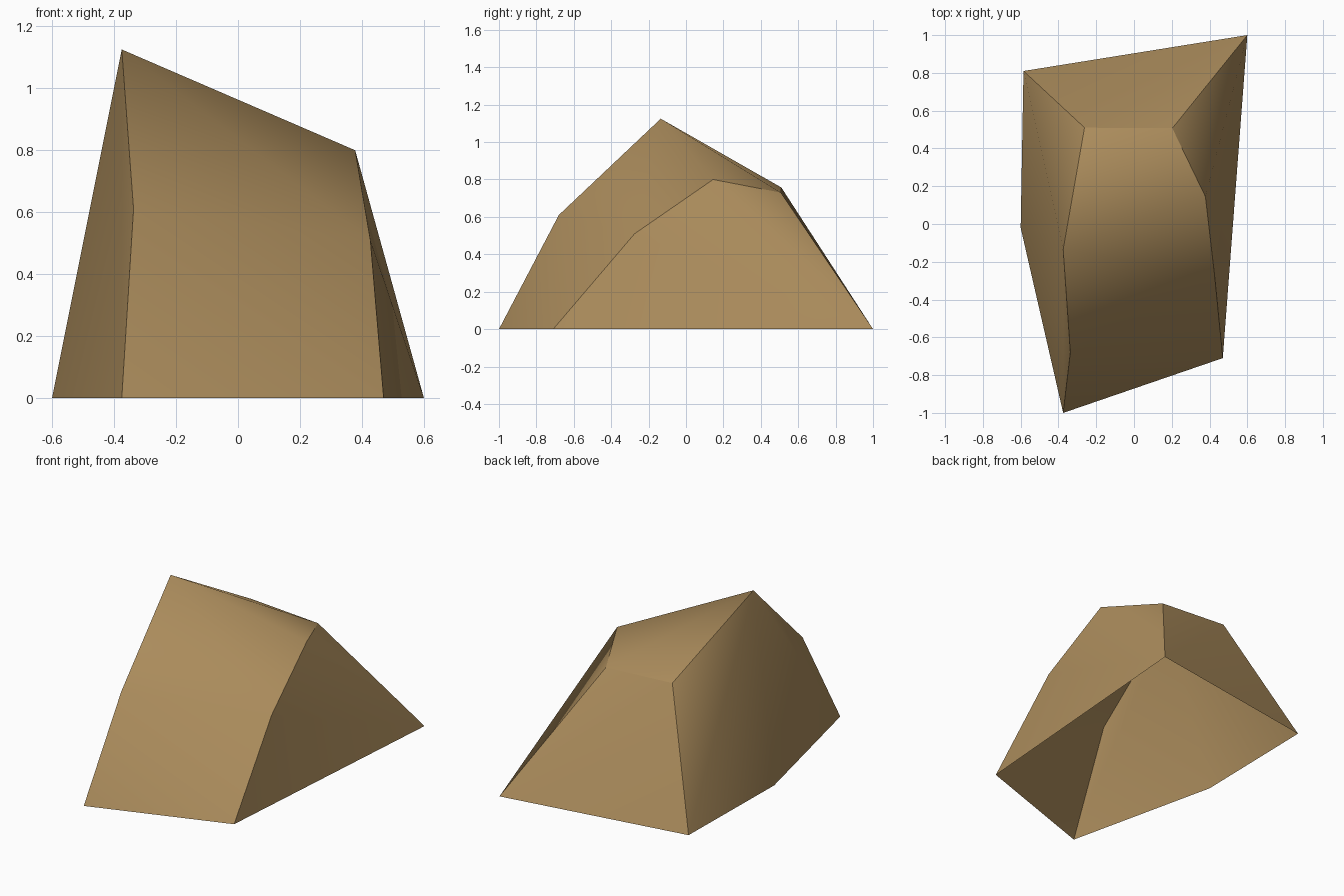
import bpy
import bmesh

if "Cube" in bpy.data.objects:
    bpy.data.objects.remove(bpy.data.objects["Cube"])

# Corner points: ground outline, front knee, top ridge, back ledge
GROUND = [(-0.375, -1.0, 0), (0.47, -0.71, 0), (0.60, 1.0, 0),
          (-0.585, 0.81, 0), (-0.60, -0.02, 0)]
KNEE = [(-0.337, -0.68, 0.61), (0.427, -0.275, 0.51)]
RIDGE = [(-0.375, -0.135, 1.125), (0.378, 0.145, 0.80)]
LEDGE = [(-0.262, 0.51, 0.757), (0.203, 0.507, 0.73)]


def side_of(face):
    """Name the side of the rock a face belongs to, by direction."""
    n = face.normal
    if n.y > 0.65:
        return "back"
    if n.x < -0.3:
        return "left"
    if n.x > 0.55:
        return "right"
    return "front_top"


# Rock body: convex shell around the corners, open underneath
bm = bmesh.new()
for p in GROUND + KNEE + RIDGE + LEDGE:
    bm.verts.new(p)
bmesh.ops.convex_hull(bm, input=bm.verts[:])
floor = [f for f in bm.faces if all(v.co.z < 0.01 for v in f.verts)]
bmesh.ops.delete(bm, geom=floor, context='FACES')
bmesh.ops.recalc_face_normals(bm, faces=bm.faces[:])
bm.normal_update()
if sum(f.normal.z for f in bm.faces) < 0:
    bmesh.ops.reverse_faces(bm, faces=bm.faces[:])
    bm.normal_update()

# Smooth within each side, sharp where two sides meet
for f in bm.faces:
    f.smooth = True
for e in bm.edges:
    e.smooth = len({side_of(f) for f in e.link_faces}) == 1

mesh = bpy.data.meshes.new("rock")
bm.to_mesh(mesh)
bm.free()

stone = bpy.data.materials.new("sandy brown stone")
stone.diffuse_color = (0.42, 0.27, 0.11, 1)
stone.use_nodes = True
stone.node_tree.nodes["Principled BSDF"].inputs["Base Color"].default_value = stone.diffuse_color
mesh.materials.append(stone)

rock = bpy.data.objects.new("rock", mesh)
bpy.context.collection.objects.link(rock)
